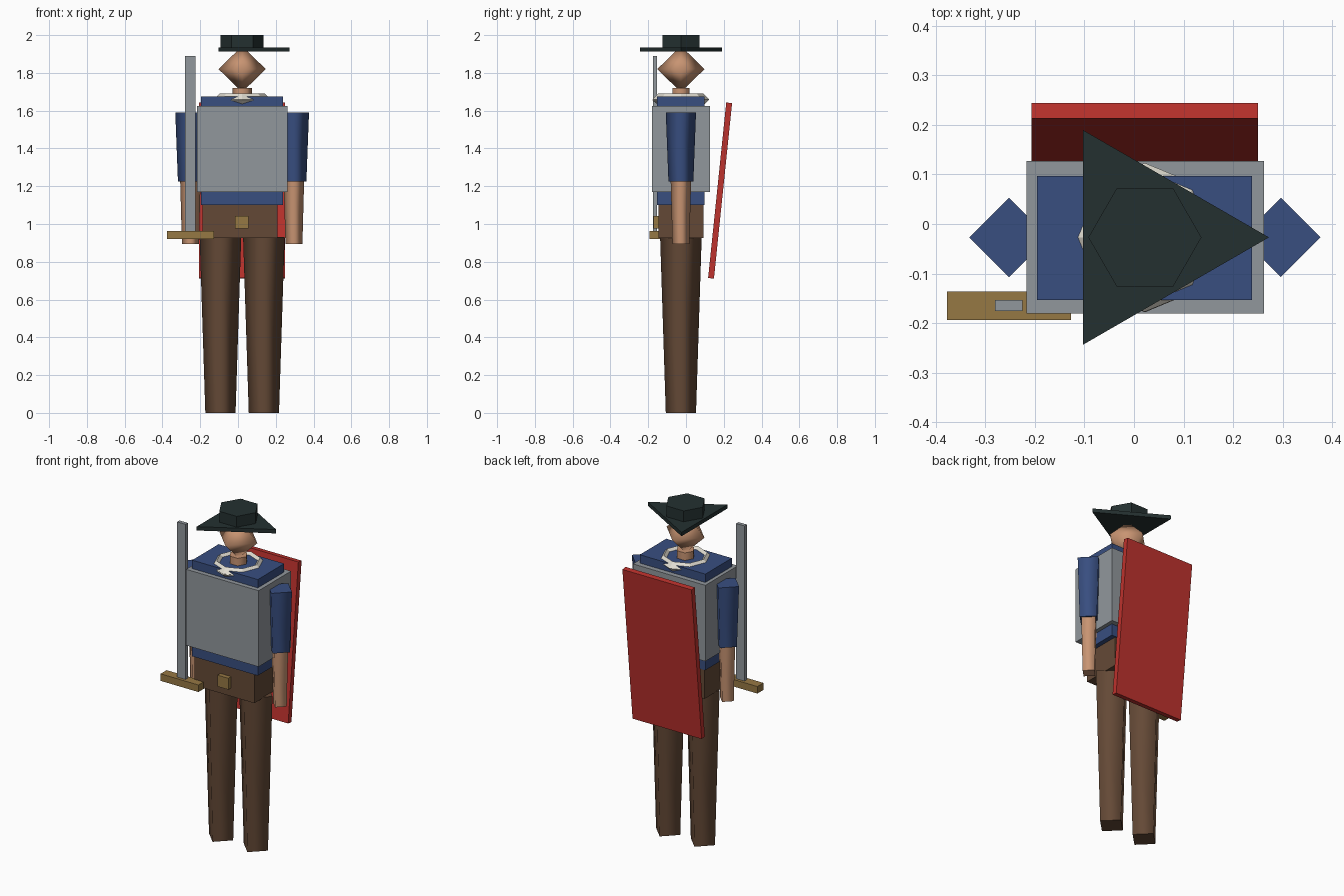
import bpy
import bmesh
from math import radians
from mathutils import Matrix, Vector

cube = bpy.data.objects.get("Cube")
if cube:
    bpy.data.objects.remove(cube, do_unlink=True)

CX, CY = 0.022, -0.027  # body axis


def material(name, r, g, b):
    def linear(c):
        c /= 255
        return c / 12.92 if c <= 0.04045 else ((c + 0.055) / 1.055) ** 2.4
    colour = (linear(r), linear(g), linear(b), 1)
    mat = bpy.data.materials.new(name)
    mat.use_nodes = True
    mat.diffuse_color = colour
    node = next(n for n in mat.node_tree.nodes if n.type == 'BSDF_PRINCIPLED')
    node.inputs["Base Color"].default_value = colour
    return mat


blue = material("shirt blue", 56, 78, 128)
red = material("cape red", 190, 50, 45)
steel = material("steel gray", 145, 151, 156)
felt = material("hat dark green", 36, 48, 48)
gold = material("brass", 150, 120, 68)
brown = material("leather brown", 100, 73, 54)
skin = material("skin", 200, 148, 114)
white = material("collar white", 226, 222, 210)


def finish(name, bm, mat, smooth=False):
    """Turn a bmesh into an object; smooth parts keep flat end caps."""
    bmesh.ops.recalc_face_normals(bm, faces=bm.faces)
    for f in bm.faces:
        f.smooth = smooth and abs(f.normal.z) < 0.95
    mesh = bpy.data.meshes.new(name)
    bm.to_mesh(mesh)
    bm.free()
    mesh.materials.append(mat)
    obj = bpy.data.objects.new(name, mesh)
    bpy.context.collection.objects.link(obj)
    return obj


def box(name, mat, x, y, z):
    """Box from its (min, max) range on each axis."""
    bm = bmesh.new()
    bmesh.ops.create_cube(bm, size=1)
    lo, hi = Vector((x[0], y[0], z[0])), Vector((x[1], y[1], z[1]))
    bmesh.ops.scale(bm, vec=hi - lo, verts=bm.verts)
    obj = finish(name, bm, mat)
    obj.location = (lo + hi) / 2
    return obj


def tapered(name, mat, x, z0, z1, r0, r1, sides=4, smooth=True):
    """Upright tapered prism with its first corner towards +x."""
    bm = bmesh.new()
    bmesh.ops.create_cone(bm, cap_ends=True, segments=sides, radius1=r0,
                          radius2=r1, depth=z1 - z0)
    # turn so that a corner lies on +x
    v = bm.verts[:][0].co
    turn = -Vector((1, 0)).angle_signed(Vector((v.x, v.y)))
    bmesh.ops.rotate(bm, cent=(0, 0, 0), verts=bm.verts,
                     matrix=Matrix.Rotation(-turn, 3, 'Z'))
    if abs(max(w.co.x for w in bm.verts) - max(r0, r1)) > 1e-4:
        bmesh.ops.rotate(bm, cent=(0, 0, 0), verts=bm.verts,
                         matrix=Matrix.Rotation(2 * turn, 3, 'Z'))
    obj = finish(name, bm, mat, smooth)
    obj.location = (x, CY, (z0 + z1) / 2)
    return obj


def bipyramid(name, mat, centre, size, smooth):
    bm = bmesh.new()
    bmesh.ops.create_uvsphere(bm, u_segments=4, v_segments=2, radius=1)
    bmesh.ops.scale(bm, vec=size, verts=bm.verts)
    obj = finish(name, bm, mat, smooth)
    obj.location = centre
    return obj


# Torso, vest and hips
box("shirt", blue, (-0.196, 0.238), (-0.153, 0.097), (1.10, 1.675))
box("breastplate", steel, (-0.217, 0.262), (-0.18, 0.127), (1.17, 1.625))
box("hips", brown, (-0.188, 0.21), (-0.145, 0.092), (0.925, 1.10))
box("buckle", gold, (-0.015, 0.056), (-0.172, -0.14), (0.975, 1.043))

# Limbs
for side, s in (("left", 1), ("right", -1)):
    tapered(side + "_leg", brown, CX + s * 0.115, 0, 0.93, 0.08, 0.11)
    arm_x = CX + s * 0.274
    tapered(side + "_sleeve", blue, arm_x, 1.225, 1.59, 0.066, 0.08)
    tapered(side + "_forearm", skin, arm_x, 0.895, 1.225, 0.045, 0.054)

# Head and hat
tapered("neck", skin, CX, 1.64, 1.72, 0.052, 0.052, sides=6)
bipyramid("head", skin, (CX, CY, 1.82), (0.125, 0.125, 0.122), True)
tapered("hat_brim", felt, CX, 1.912, 1.935, 0.25, 0.25, 3, False)
tapered("hat_crown", felt, CX, 1.935, 2.0, 0.114, 0.114, 6, False)

# Collar ring and its knot
bpy.ops.mesh.primitive_torus_add(
    location=(CX, CY, 1.66), major_segments=8, minor_segments=4,
    major_radius=0.12, minor_radius=0.03)
collar = bpy.context.object
collar.name = "collar"
collar.data.materials.append(white)
bipyramid("collar_knot", white, (CX, -0.15, 1.655), (0.067, 0.028, 0.022), False)

# Sword
box("sword_blade", steel, (-0.28, -0.225), (-0.175, -0.153), (0.96, 1.89))
box("sword_guard", gold, (-0.377, -0.127), (-0.193, -0.136), (0.92, 0.962))

# Slanted cape
cape = box("cape", red, (-0.207, 0.25), (0.165, 0.196), (0.71, 1.644))
cape.rotation_euler.x = radians(-5.9)
